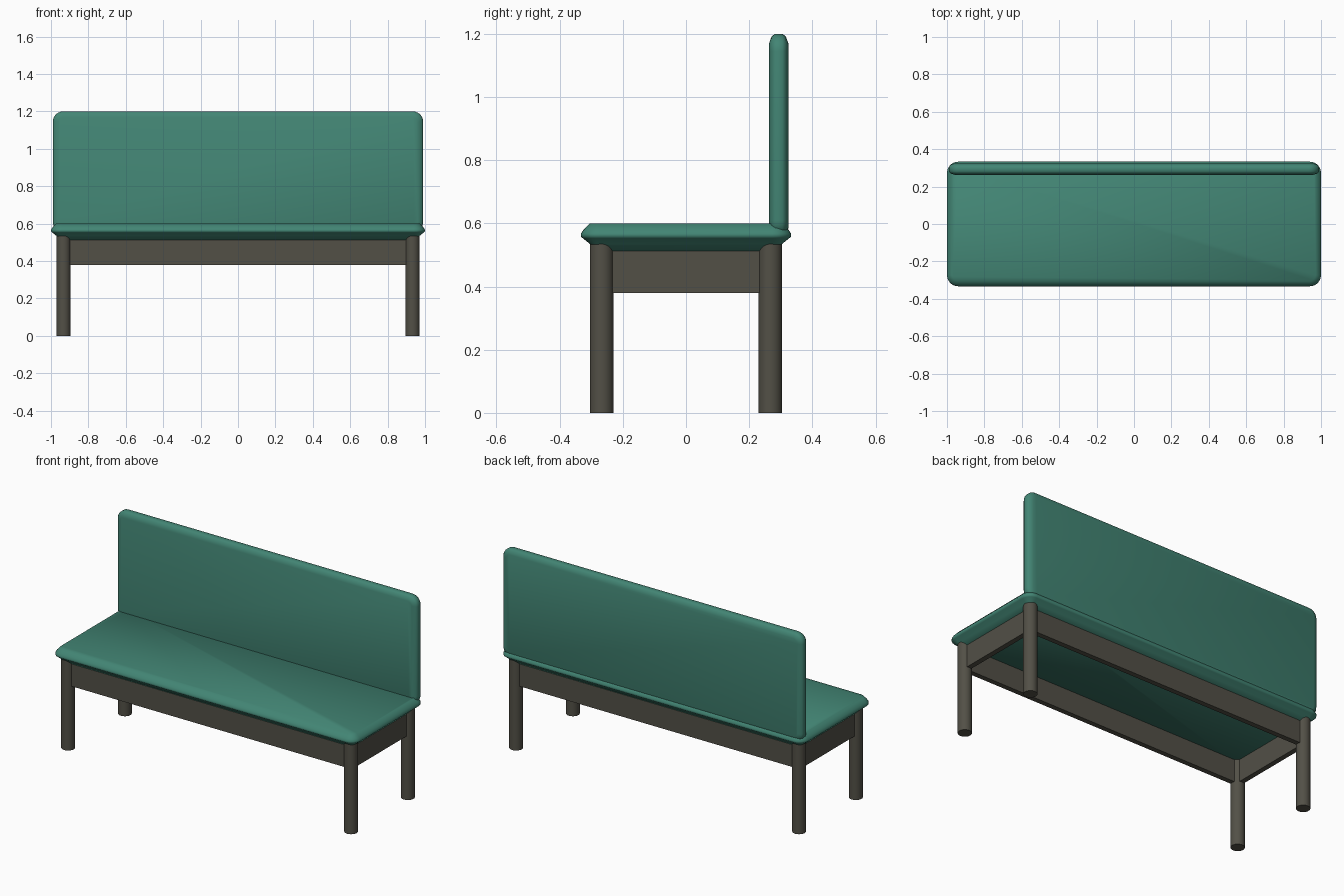
import bpy, bmesh, math
from mathutils import Vector

if "Cube" in bpy.data.objects:
    bpy.data.objects.remove(bpy.data.objects["Cube"])


def material(name, rgb):
    m = bpy.data.materials.new(name)
    m.diffuse_color = (*rgb, 1)
    m.use_nodes = True
    m.node_tree.nodes["Principled BSDF"].inputs["Base Color"].default_value = m.diffuse_color
    return m


GREEN = material("green_padding", (0.055, 0.235, 0.175))
DARK = material("dark_wood", (0.085, 0.08, 0.062))


def finish(obj, mat, angle):
    obj.data.materials.append(mat)
    bpy.ops.object.select_all(action='DESELECT')
    obj.select_set(True)
    bpy.context.view_layer.objects.active = obj
    bpy.ops.object.shade_smooth_by_angle(angle=math.radians(angle))


def rounded_rect(hw, hh, r, seg=6):
    pts = []
    for k, (sx, sy) in enumerate([(1, 1), (-1, 1), (-1, -1), (1, -1)]):
        for i in range(seg + 1):
            a = math.pi / 2 * (k + i / seg)
            pts.append((sx * (hw - r) + r * math.cos(a), sy * (hh - r) + r * math.sin(a)))
    return pts


def cushion(name, hw, hh, r, levels, place):
    """Stack rounded rectangles; levels are (inset, height)."""
    bm = bmesh.new()
    rings = [[bm.verts.new(place(u, v, h))
              for u, v in rounded_rect(hw - i, hh - i, max(r - i, 0.01))]
             for i, h in levels]
    n = len(rings[0])
    for a, b in zip(rings, rings[1:]):
        for j in range(n):
            k = (j + 1) % n
            bm.faces.new((a[j], a[k], b[k], b[j]))
    bm.faces.new(rings[0][::-1])
    bm.faces.new(rings[-1])
    bmesh.ops.recalc_face_normals(bm, faces=bm.faces)
    me = bpy.data.meshes.new(name)
    bm.to_mesh(me)
    bm.free()
    obj = bpy.data.objects.new(name, me)
    bpy.context.collection.objects.link(obj)
    finish(obj, GREEN, 65)


# Padded seat
cushion("seat", 1.0, 0.333, 0.06,
        [(0.052, 0.512), (0.03, 0.534), (0.006, 0.553), (0, 0.558),
         (0, 0.567), (0.007, 0.578), (0.028, 0.60)],
        lambda u, v, h: Vector((u, v, h)))

# Upright backrest
cushion("backrest", 0.99, 0.3225, 0.055,
        [(0.03, 0.263), (0.008, 0.271), (0, 0.282), (0, 0.305), (0.008, 0.316), (0.03, 0.324)],
        lambda u, v, h: Vector((u, h, 0.8775 + v)))

# Round legs
LX, LY = 0.933, 0.267
for sx, side in ((-1, "left"), (1, "right")):
    for sy, end in ((-1, "front"), (1, "back")):
        bpy.ops.mesh.primitive_cylinder_add(vertices=32, radius=0.0375, depth=0.54,
                                            location=(sx * LX, sy * LY, 0.27))
        leg = bpy.context.object
        leg.name = f"{end}_{side}_leg"
        finish(leg, DARK, 30)


# Apron rails between the legs
def rail(name, loc, size):
    bpy.ops.mesh.primitive_cube_add(size=1, location=loc)
    o = bpy.context.object
    o.name = name
    o.scale = size
    bpy.ops.object.transform_apply(location=False, rotation=False, scale=True)
    o.data.materials.append(DARK)


for s, long_name, short_name in ((-1, "front_rail", "left_rail"), (1, "back_rail", "right_rail")):
    rail(long_name, (0, s * LY, 0.448), (2 * LX, 0.03, 0.136))
    rail(short_name, (s * LX, 0, 0.448), (0.03, 2 * LY, 0.136))
